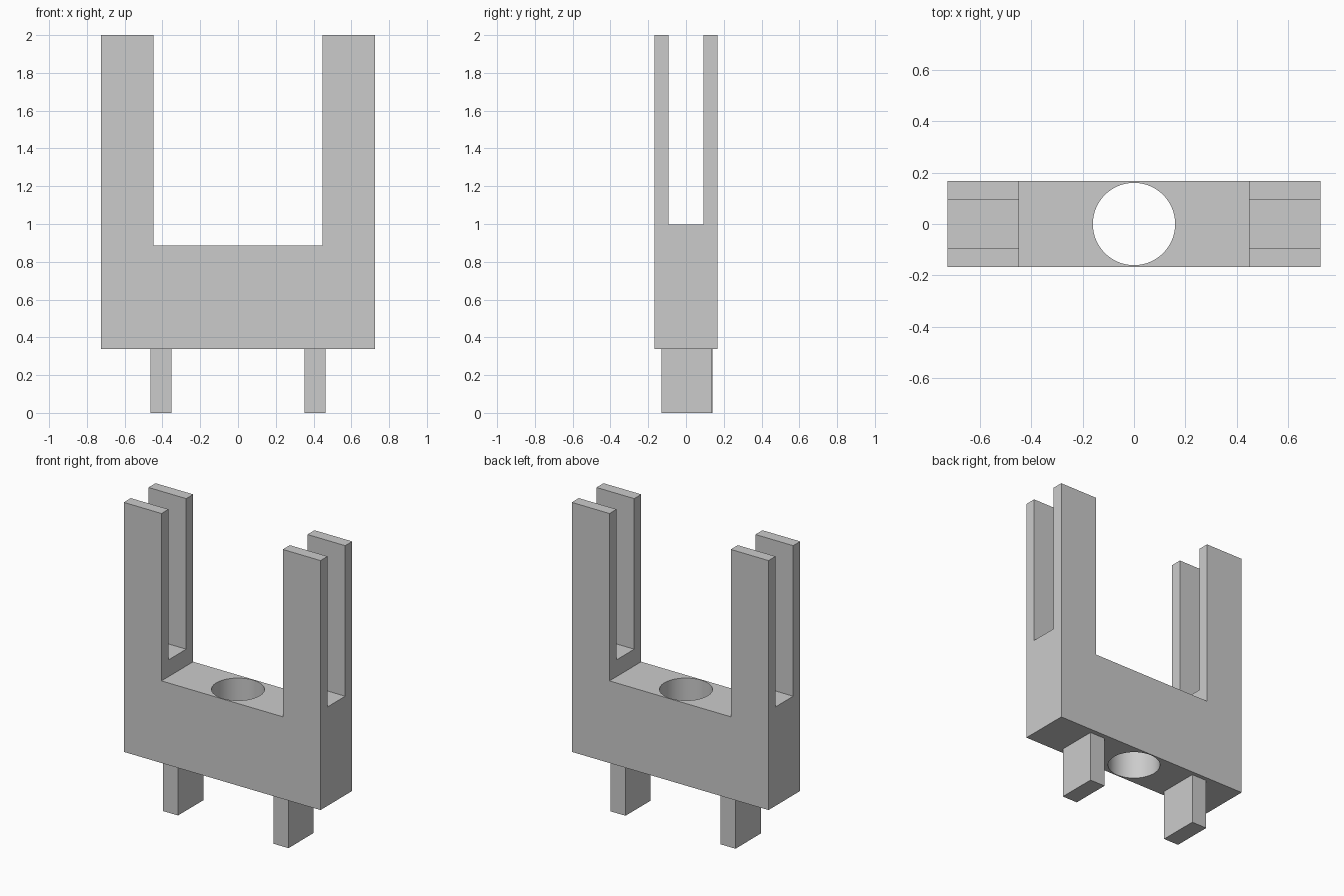
import bpy
import bmesh
import math

cube = bpy.data.objects.get("Cube")
if cube:
    bpy.data.objects.remove(cube, do_unlink=True)

grey = bpy.data.materials.new("plain grey")
grey.use_nodes = True
colour = (0.6, 0.6, 0.6, 1)
grey.diffuse_color = colour
grey.node_tree.nodes["Principled BSDF"].inputs["Base Color"].default_value = colour

HALF_WIDTH, HALF_DEPTH = 0.725, 0.167
INNER, BOTTOM, SADDLE, TOP = 0.447, 0.338, 0.885, 2.0


def finish(bm, name):
    bmesh.ops.recalc_face_normals(bm, faces=bm.faces)
    mesh = bpy.data.meshes.new(name)
    bm.to_mesh(mesh)
    bm.free()
    mesh.materials.append(grey)
    obj = bpy.data.objects.new(name, mesh)
    bpy.context.collection.objects.link(obj)
    return obj


def box(name, low, high):
    bm = bmesh.new()
    bmesh.ops.create_cube(bm, size=1)
    for v in bm.verts:
        v.co = [(a + b) / 2 + c * (b - a) for a, b, c in zip(low, high, v.co)]
    return finish(bm, name)


def cut(target, cutter):
    mod = target.modifiers.new(cutter.name, 'BOOLEAN')
    mod.operation = 'DIFFERENCE'
    mod.solver = 'EXACT'
    mod.object = cutter
    bpy.context.view_layer.objects.active = target
    bpy.ops.object.modifier_apply(modifier=mod.name)
    bpy.data.objects.remove(cutter, do_unlink=True)


# U-shaped body: right half of the outline, mirrored and extruded in depth
half = [(HALF_WIDTH, BOTTOM), (HALF_WIDTH, TOP), (INNER, TOP), (INNER, SADDLE)]
outline = half + [(-x, z) for x, z in reversed(half)]
bm = bmesh.new()
face = bm.faces.new([bm.verts.new((x, -HALF_DEPTH, z)) for x, z in outline])
extruded = bmesh.ops.extrude_face_region(bm, geom=[face])["geom"]
bmesh.ops.translate(bm, vec=(0, 2 * HALF_DEPTH, 0),
                    verts=[g for g in extruded if isinstance(g, bmesh.types.BMVert)])
body = finish(bm, "forked_body")

# Slot through both uprights
cut(body, box("slot_cutter", (-1, -0.093, 0.997), (1, 0.093, 2.2)))

# Vertical round hole through the base
bm = bmesh.new()
bmesh.ops.create_cone(bm, cap_ends=True, segments=64, radius1=0.16, radius2=0.16, depth=2)
cut(body, finish(bm, "hole_cutter"))

bpy.ops.object.select_all(action='DESELECT')
body.select_set(True)
bpy.context.view_layer.objects.active = body
bpy.ops.object.shade_smooth_by_angle(angle=math.radians(30))

# Two short pegs underneath
for name, x, back in (("left_peg", 0.407, 0.135), ("right_peg", -0.407, 0.14)):
    box(name, (x - 0.056, -0.13, 0), (x + 0.056, back, BOTTOM))
